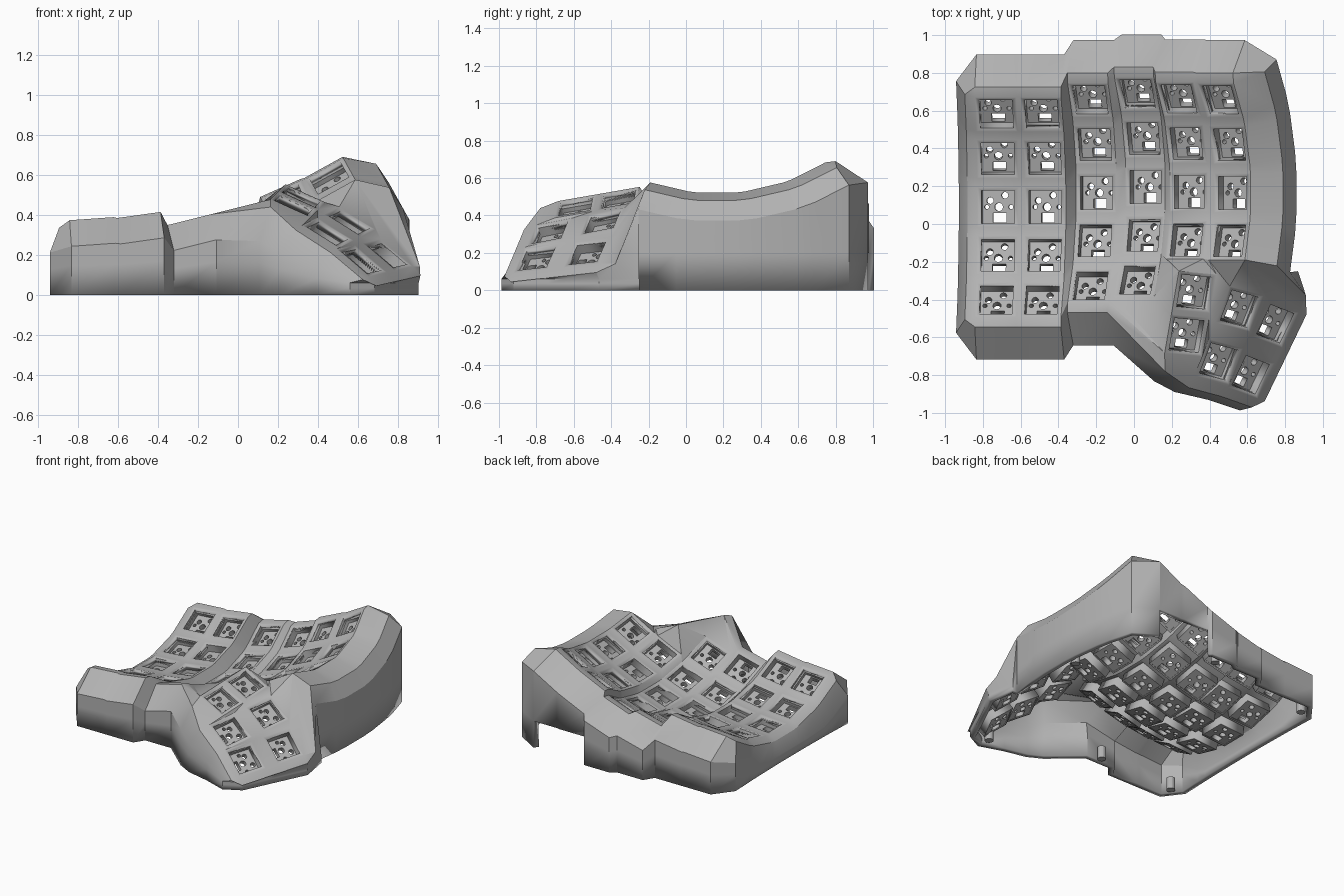
import bpy, bmesh, math
from mathutils import Matrix, Vector

cube = bpy.data.objects.get("Cube")
if cube:
    bpy.data.objects.remove(cube)

grey = bpy.data.materials.new("plain_grey")
grey.use_nodes = True
colour = (0.45, 0.45, 0.45, 1)
grey.diffuse_color = colour
grey.node_tree.nodes["Principled BSDF"].inputs["Base Color"].default_value = colour


def add_object(name, mesh):
    obj = bpy.data.objects.new(name, mesh)
    bpy.context.scene.collection.objects.link(obj)
    if not mesh.materials:
        mesh.materials.append(grey)
    return obj


HALF_W, HALF_H, HOLE = 0.11, 0.105, 0.0875
RADIUS = 0.98

# Key frames of the finger columns: centre of the middle row, tilt, row count
columns = [
    ((-0.72, 0.09, 0.19), 4, 5),
    ((-0.47, 0.09, 0.21), 8, 5),
    ((-0.20, 0.165, 0.19), 14, 5),
    ((0.06, 0.196, 0.24), 19, 5),
    ((0.29, 0.17, 0.36), 24, 4),
    ((0.52, 0.165, 0.47), 29, 4),
]
keys = {}
for c, (centre, tilt, rows) in enumerate(columns):
    for r in range(rows):
        keys[c, r] = (Matrix.Translation(centre)
                      @ Matrix.Rotation(math.radians(-tilt), 4, 'Y')
                      @ Matrix.Translation((0, 0, RADIUS))
                      @ Matrix.Rotation(math.radians(15 * (2 - r)), 4, 'X')
                      @ Matrix.Translation((0, 0, -RADIUS)))

# Key frames of the thumb cluster, from its rows and columns of centres
thumb = [
    [Vector(p) for p in ((0.32, -0.36, 0.49), (0.56, -0.45, 0.365), (0.75, -0.53, 0.20))],
    [Vector(p) for p in ((0.28, -0.59, 0.45), (0.45, -0.73, 0.31), (0.62, -0.80, 0.17))],
]
for k in range(3):
    across = thumb[0][min(k + 1, 2)] - thumb[0][max(k - 1, 0)]
    ey = (thumb[0][k] - thumb[1][k]).normalized()
    ez = across.cross(ey).normalized()
    frame = Matrix((ey.cross(ez), ey, ez)).transposed().to_4x4()
    for r in range(2):
        keys[10 + k, r] = Matrix.Translation(thumb[r][k]) @ frame

bm = bmesh.new()
corner = {}
SIDES = ((-1, -1), (1, -1), (1, 1), (-1, 1))


def face(*verts):
    unique = list(dict.fromkeys(verts))
    if len(unique) > 2 and not bm.faces.get(unique):
        bm.faces.new(unique)


# Key plates, each a square frame around its opening
for key, m in keys.items():
    inner = []
    for sx, sy in SIDES:
        corner[key + (sx, sy)] = bm.verts.new(m @ Vector((sx * HALF_W, sy * HALF_H, 0)))
        inner.append(bm.verts.new(m @ Vector((sx * HOLE, sy * HOLE, 0))))
    outer = [corner[key + s] for s in SIDES]
    for i in range(4):
        j = (i + 1) % 4
        face(outer[i], outer[j], inner[j], inner[i])

# Webs between neighbouring plates
for c, r in keys:
    def at(dc, dr, sx, sy):
        return corner[c + dc, r + dr, sx, sy]
    right, below = (c + 1, r) in keys, (c, r + 1) in keys
    if right:
        face(at(0, 0, 1, -1), at(1, 0, -1, -1), at(1, 0, -1, 1), at(0, 0, 1, 1))
    if below:
        face(at(0, 0, -1, -1), at(0, 1, -1, 1), at(0, 1, 1, 1), at(0, 0, 1, -1))
    if right and below and (c + 1, r + 1) in keys:
        face(at(0, 0, 1, -1), at(0, 1, 1, 1), at(1, 1, -1, 1), at(1, 0, -1, -1))

# Saddle between the finger columns and the thumb cluster
main_edge = [(3, 4, -1, -1), (3, 4, 1, -1), (3, 4, 1, 1), (3, 3, 1, -1),
             (4, 3, -1, -1), (4, 3, 1, -1), (5, 3, -1, -1), (5, 3, 1, -1)]
thumb_edge = [(10, 1, -1, -1), (10, 1, -1, 1), (10, 0, -1, -1)]
thumb_edge += [(10 + k, 0, s, 1) for k in range(3) for s in (-1, 1)]
a, b = [[corner[q] for q in edge] for edge in (main_edge, thumb_edge)]
i = j = 0
while i < len(a) - 1 or j < len(b) - 1:
    step_a = (a[i + 1].co - b[j].co).length if i < len(a) - 1 else 99
    step_b = (a[i].co - b[j + 1].co).length if j < len(b) - 1 else 99
    if step_a < step_b:
        face(a[i], b[j], a[i + 1])
        i += 1
    else:
        face(a[i], b[j], b[j + 1])
        j += 1

# Small fillers where the front wall skips a plate corner
face(corner[2, 4, 1, -1], corner[10, 1, -1, -1], corner[3, 4, -1, -1])
for k in (10, 11):
    face(corner[k, 1, -1, -1], corner[k + 1, 1, -1, -1], corner[k, 1, 1, -1])

# Perimeter walk: plate corner plus outward direction, clockwise from the back
walk = [((c, 0, s, 1), (0, 1)) for c in range(6) for s in (-1, 1)]
walk += [((5, r, 1, s), (1, 0)) for r in range(4) for s in (1, -1)]
walk += [((12, 0, 1, 1), (0, 1.9))]
walk += [((12, r, 1, s), (1.2, 0)) for r in range(2) for s in (1, -1)]
walk += [((12, 1, 1, -1), (0, -1.1)), ((12, 1, -1, -1), (0, -1.2)),
         ((11, 1, -1, -1), (0, -1.5)), ((10, 1, -1, -1), (0.5, -2))]
walk += [((c, 4, s, -1), (0, -1)) for c in (2, 1, 0) for s in (1, -1)]
walk += [((0, r, -1, s), (-1, 0)) for r in range(4, -1, -1) for s in (-1, 1)]


# Lip and shoulder offsets (outward, down) for each side of the case
def wall_profile(c, dx, dy):
    if c > 9:
        return (0.05, 0.012), (0.095, 0.085 * math.hypot(dx, dy))
    if dx > 0:
        return (0.13, 0.12), (0.14, 0.25)
    if dx < 0:
        return (0.055, 0.03), (0.11, 0.17)
    return (0.05, 0.02), (0.135, 0.22)


# Outer walls: lip, sloped shoulder, then straight down to the ground
rings = []
for q, (dx, dy) in walk:
    m = keys[q[:2]]
    base = Vector((q[2] * HALF_W, q[3] * HALF_H, 0))
    p1, p2 = [m @ (base + Vector((dx * out, dy * out, -drop)))
              for out, drop in wall_profile(q[0], dx, dy)]
    p2.z = max(p2.z, 0.06)
    p3 = Vector((p2.x, p2.y, min(0.2, p2.z * 0.6)))
    p4 = Vector((p2.x, p2.y, 0))
    rings.append([corner[q]] + [bm.verts.new(p) for p in (p1, p2, p3, p4)])
for n, ring in enumerate(rings):
    following = rings[(n + 1) % len(rings)]
    port = 8 <= n < 11  # opening in the back wall
    for k in range(3 if port else 4):
        face(ring[k], ring[k + 1], following[k + 1], following[k])

bmesh.ops.recalc_face_normals(bm, faces=bm.faces)
bm.faces.ensure_lookup_table()
bm.faces[0].normal_update()
if bm.faces[0].normal.z < 0:
    bmesh.ops.reverse_faces(bm, faces=bm.faces)
mesh = bpy.data.meshes.new("case_shell")
bm.to_mesh(mesh)
bm.free()
shell = add_object("case_shell", mesh)
bpy.context.view_layer.objects.active = shell
shell.select_set(True)
bpy.ops.object.shade_smooth_by_angle(angle=math.radians(30))
solid = shell.modifiers.new("thickness", 'SOLIDIFY')
solid.thickness = 0.04
solid.offset = -1


# Socket parts: flat outlines with holes, given depth
def flat_part(name, outlines, z, depth):
    curve = bpy.data.curves.new(name, 'CURVE')
    curve.dimensions = '2D'
    curve.fill_mode = 'BOTH'
    curve.extrude = depth / 2
    for points in outlines:
        spline = curve.splines.new('POLY')
        spline.points.add(len(points) - 1)
        for pt, (x, y) in zip(spline.points, points):
            pt.co = (x, y, 0, 1)
        spline.use_cyclic_u = True
    temp = bpy.data.objects.new(name, curve)
    bpy.context.scene.collection.objects.link(temp)
    bpy.context.view_layer.update()
    graph = bpy.context.evaluated_depsgraph_get()
    part = bpy.data.meshes.new_from_object(temp.evaluated_get(graph))
    bpy.data.objects.remove(temp)
    part.transform(Matrix.Translation((0, 0, z)))
    part.materials.clear()
    part.materials.append(grey)
    return part


def box(x, y, w, h):
    return [(x + sx * w, y + sy * h) for sx, sy in SIDES]


def disc(x, y, radius, n=12):
    return [(x + radius * math.cos(math.tau * k / n), y + radius * math.sin(math.tau * k / n))
            for k in range(n)]


frame = flat_part("socket_frame", [box(0, 0, 0.1, 0.1), box(0, 0, HOLE, HOLE)], -0.058, 0.1)
floor = flat_part("socket_floor", [
    box(0, 0, 0.098, 0.098), disc(0, 0, 0.022), disc(-0.064, 0, 0.012), disc(0.064, 0, 0.012),
    disc(-0.046, 0.034, 0.018), disc(0.032, 0.062, 0.018), box(0.005, -0.057, 0.035, 0.024)],
    -0.085, 0.04)
for key, m in keys.items():
    for part in (frame, floor):
        add_object(part.name, part).matrix_world = m

# Screw posts inside the base
for x, y in ((-0.83, 0.78), (-0.83, -0.6), (-0.2, -0.58), (0.55, -0.88), (0.77, 0.3), (0.05, 0.92)):
    bpy.ops.mesh.primitive_cylinder_add(vertices=16, radius=0.03, depth=0.09, location=(x, y, 0.045))
    post = bpy.context.object
    post.name = "screw_post"
    post.data.materials.append(grey)
